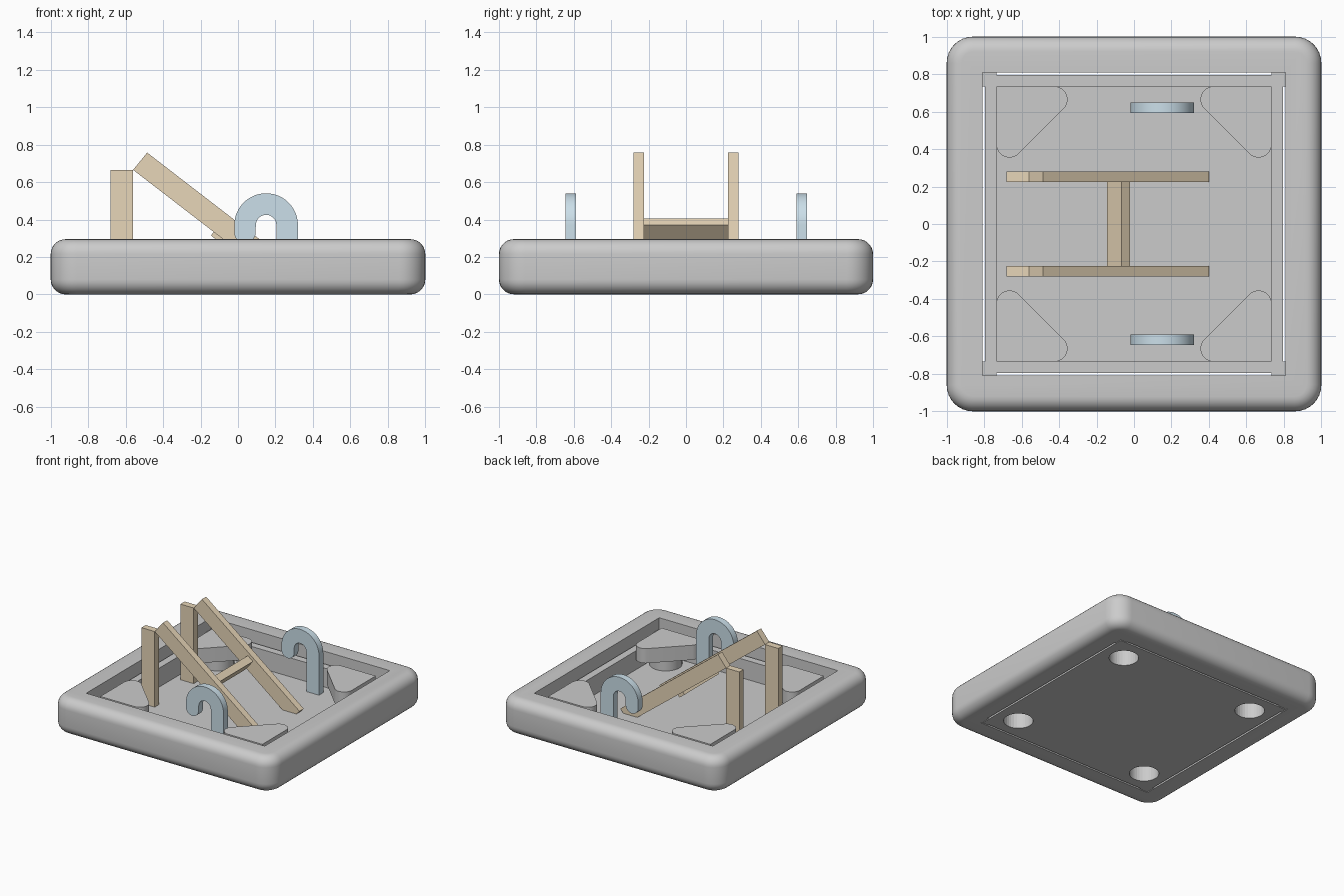
import bpy, bmesh, math
from mathutils import Vector

if "Cube" in bpy.data.objects:
    bpy.data.objects.remove(bpy.data.objects["Cube"])


def material(name, rgb):
    m = bpy.data.materials.new(name)
    m.diffuse_color = (*rgb, 1)
    m.use_nodes = True
    m.node_tree.nodes["Principled BSDF"].inputs["Base Color"].default_value = m.diffuse_color
    return m


TAN = material("tan", (0.80, 0.67, 0.48))
BLUE = material("pale_blue", (0.60, 0.74, 0.82))


def finish(name, bm, mat=None, smooth=False):
    bmesh.ops.recalc_face_normals(bm, faces=bm.faces)
    me = bpy.data.meshes.new(name)
    bm.to_mesh(me)
    bm.free()
    ob = bpy.data.objects.new(name, me)
    bpy.context.collection.objects.link(ob)
    if mat:
        me.materials.append(mat)
    if smooth:
        bpy.ops.object.select_all(action='DESELECT')
        ob.select_set(True)
        bpy.context.view_layer.objects.active = ob
        bpy.ops.object.shade_smooth_by_angle(angle=math.radians(30))
    return ob


def prism(name, pts, axis, lo, hi, mat=None, smooth=False):
    """Extrude a 2D outline: axis 'Y' takes (x, z), axis 'Z' takes (x, y)."""
    bm = bmesh.new()
    place = (lambda p, t: (p[0], t, p[1])) if axis == 'Y' else (lambda p, t: (*p, t))
    f = bm.faces.new([bm.verts.new(place(p, lo)) for p in pts])
    r = bmesh.ops.extrude_face_region(bm, geom=[f])
    d = Vector((0, hi - lo, 0)) if axis == 'Y' else Vector((0, 0, hi - lo))
    bmesh.ops.translate(bm, vec=d, verts=[v for v in r['geom'] if isinstance(v, bmesh.types.BMVert)])
    return finish(name, bm, mat, smooth)


def rect(x0, x1, y0, y1):
    return [(x0, y0), (x1, y0), (x1, y1), (x0, y1)]


def arc(cx, cy, r, a0, a1, n=16):
    return [(cx + r * math.cos(math.radians(a0 + (a1 - a0) * i / n)),
             cy + r * math.sin(math.radians(a0 + (a1 - a0) * i / n))) for i in range(n + 1)]


def cut(ob, cutter):
    mod = ob.modifiers.new("cut", 'BOOLEAN')
    mod.operation = 'DIFFERENCE'
    mod.solver = 'EXACT'
    mod.object = cutter
    bpy.context.view_layer.objects.active = ob
    bpy.ops.object.modifier_apply(modifier=mod.name)
    bpy.data.objects.remove(cutter)


# Outer frame: rounded slab with a square opening
bm = bmesh.new()
bmesh.ops.create_cube(bm, size=2)
for v in bm.verts:
    v.co.z = 0.295 if v.co.z > 0 else 0
upright = [e for e in bm.edges if abs(e.verts[0].co.z - e.verts[1].co.z) > 0.1]
bmesh.ops.bevel(bm, geom=upright, offset=0.14, segments=8, profile=0.5, affect='EDGES')
rims = [e for e in bm.edges if abs(e.verts[0].co.z - e.verts[1].co.z) < 1e-4]
bmesh.ops.bevel(bm, geom=rims, offset=0.08, segments=7, profile=0.5, affect='EDGES')
frame = finish("outer_frame", bm, smooth=True)
cut(frame, prism("opening_cutter", rect(-0.81, 0.81, -0.81, 0.81), 'Z', -0.2, 0.5))

# Inner tray with a floor, low walls and holes under the posts
FLOOR, WALL, POST = 0.045, 0.20, 0.61
tray = prism("inner_tray", rect(-0.795, 0.795, -0.795, 0.795), 'Z', 0.0, WALL)
cut(tray, prism("tray_cutter", rect(-0.735, 0.735, -0.735, 0.735), 'Z', FLOOR, 0.4))

for sx in (-1, 1):
    for sy in (-1, 1):
        tag = ("left" if sx < 0 else "right") + ("_front" if sy < 0 else "_back")
        hole = arc(sx * POST, sy * POST, 0.11, 0, 348.75, 31)
        cut(tray, prism("hole_cutter", hole, 'Z', -0.2, 0.3))
        # Hollow post
        post = prism("post_" + tag, arc(sx * POST, sy * POST, 0.122, 0, 348.75, 31),
                     'Z', FLOOR, 0.15, smooth=True)
        cut(post, prism("post_cutter", hole, 'Z', -0.2, 0.3))
        # Rounded triangular corner pad
        outline = ([(0.735, 0.735)] + arc(0.425, 0.665, 0.07, 90, 225, 12)
                   + arc(0.665, 0.425, 0.07, 225, 360, 12))
        prism("corner_pad_" + tag, [(sx * x, sy * y) for x, y in outline],
              'Z', 0.14, 0.26, smooth=True)
        # Square block joining tray and frame
        prism("corner_block_" + tag, [(sx * x, sy * y) for x, y in rect(0.735, 0.812, 0.735, 0.812)],
              'Z', 0.005, WALL + 0.002)

# Uprights and sloping rails, one pair on each side
for side, lo in (("front", -0.28), ("back", 0.225)):
    hi = lo + 0.055
    prism("upright_" + side, rect(-0.68, -0.56, FLOOR, 0.665), 'Y', lo, hi, TAN)
    rail = [(-0.56, 0.665), (-0.485, 0.757), (0.40, 0.075), (0.372, FLOOR), (0.245, FLOOR)]
    prism("sloping_rail_" + side, rail, 'Y', lo, hi, TAN)

# Crossbar between the rails
prism("crossbar", [(-0.145, 0.315), (-0.068, 0.406), (-0.022, 0.37), (-0.099, 0.279)],
      'Y', -0.226, 0.226, TAN)

# Hooks: straight leg, half-ring top and rounded tip
hook = ([(0.32, FLOOR)] + arc(0.15, 0.37, 0.17, 0, 180, 24)
        + arc(0.037, 0.33, 0.057, 180, 360, 14)
        + arc(0.15, 0.37, 0.055, 180, 0, 14) + [(0.205, FLOOR)])
for side, y in (("front", -0.617), ("back", 0.62)):
    prism("hook_" + side, hook, 'Y', y - 0.028, y + 0.028, BLUE, smooth=True)
